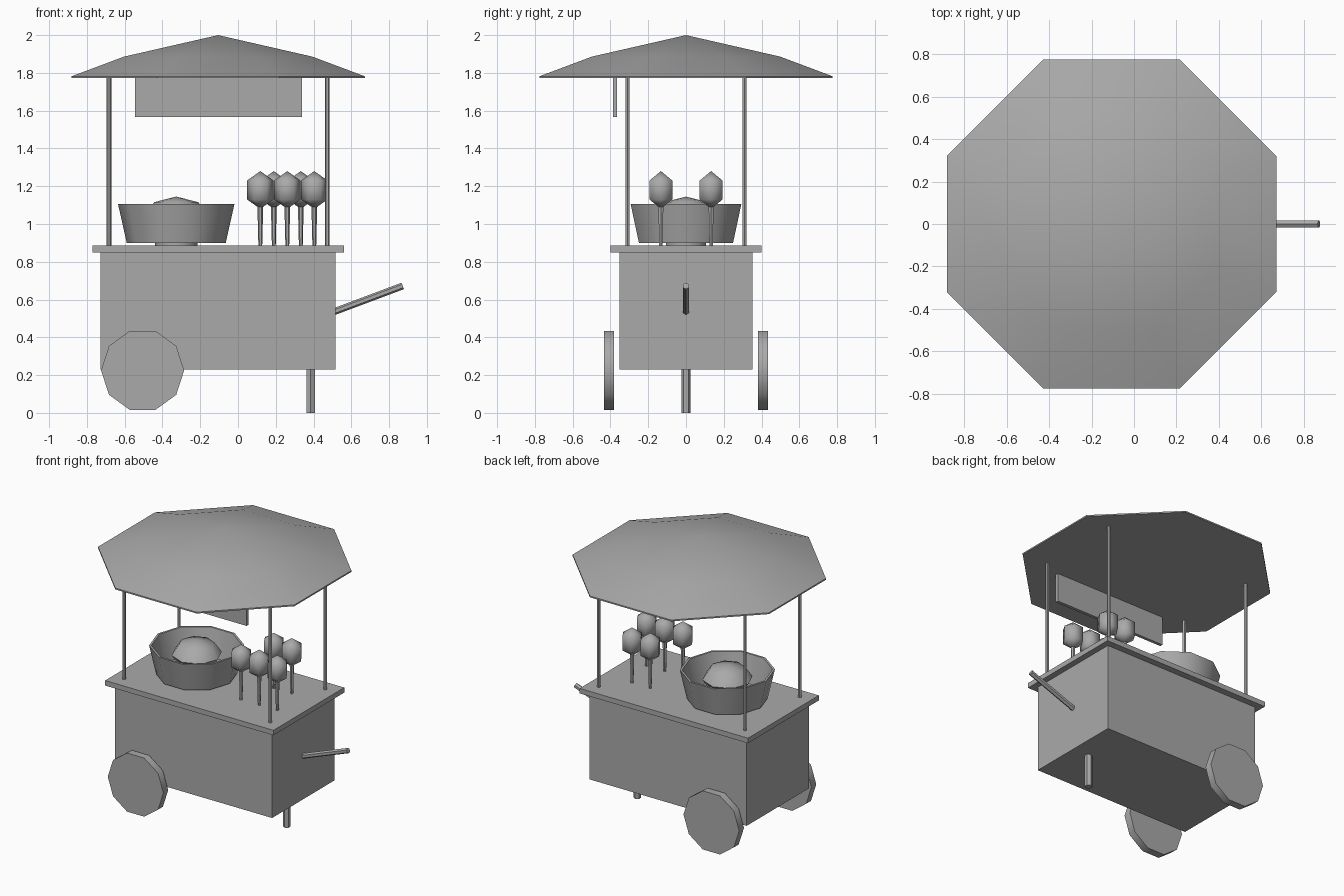
import bpy, bmesh, math
from mathutils import Vector

if "Cube" in bpy.data.objects:
    bpy.data.objects.remove(bpy.data.objects["Cube"])

grey = bpy.data.materials.new("plain grey")
grey.diffuse_color = (0.4, 0.4, 0.4, 1)
grey.use_nodes = True
grey.node_tree.nodes["Principled BSDF"].inputs["Base Color"].default_value = grey.diffuse_color


def finish(name, bm, smooth=0):
    bmesh.ops.recalc_face_normals(bm, faces=bm.faces)
    me = bpy.data.meshes.new(name)
    bm.to_mesh(me)
    bm.free()
    ob = bpy.data.objects.new(name, me)
    bpy.context.collection.objects.link(ob)
    me.materials.append(grey)
    if smooth:
        bpy.ops.object.select_all(action='DESELECT')
        bpy.context.view_layer.objects.active = ob
        ob.select_set(True)
        bpy.ops.object.shade_smooth_by_angle(angle=math.radians(smooth))
    return ob


def box(name, lo, hi):
    bm = bmesh.new()
    bmesh.ops.create_cube(bm, size=1)
    for v in bm.verts:
        v.co = Vector([(a + b) / 2 + c * (b - a) for a, b, c in zip(lo, hi, v.co)])
    return finish(name, bm)


def lathe(name, profile, sides, loc, phase=0, smooth=0):
    """Turn (radius, height) points around a vertical axis; ends are capped."""
    bm = bmesh.new()
    rings = []
    for r, z in profile:
        if r == 0:
            rings.append([bm.verts.new((0, 0, z))])
            continue
        angles = [math.radians(phase) + math.tau * i / sides for i in range(sides)]
        rings.append([bm.verts.new((r * math.cos(a), r * math.sin(a), z)) for a in angles])
    for a, b in zip(rings, rings[1:]):
        for i in range(sides):
            j = (i + 1) % sides
            quad = [a[i % len(a)], a[j % len(a)], b[j % len(b)], b[i % len(b)]]
            bm.faces.new(list(dict.fromkeys(quad)))
    for ring in (rings[0], rings[-1]):
        if len(ring) > 2:
            bm.faces.new(ring)
    ob = finish(name, bm, smooth)
    ob.location = loc
    return ob


CX = -0.105  # middle of the cart

# Cart body and counter
box("cart_body", (CX - 0.622, -0.353, 0.23), (CX + 0.622, 0.353, 0.85))
box("counter", (CX - 0.665, -0.4, 0.85), (CX + 0.665, 0.4, 0.886))

# Wheels
for side, s in (("front", -1), ("back", 1)):
    wheel = lathe(side + "_wheel", [(0.22, -0.027), (0.22, 0.027)], 10,
                  (-0.505, s * 0.408, 0.225), 0, 40)
    wheel.rotation_euler.x = math.pi / 2

# Support leg and push handle
lathe("support_leg", [(0.025, 0), (0.025, 0.24)], 6, (0.385, 0, 0), 30)
start, end = Vector((0.48, 0, 0.525)), Vector((0.872, 0, 0.672))
handle = lathe("push_handle", [(0.018, 0), (0.018, (end - start).length)], 6, start)
handle.rotation_euler.y = math.atan2(end.x - start.x, end.z - start.z)

# Canopy on four posts, with a hanging sign
lathe("canopy", [(0.84, 1.772), (0.84, 1.782), (0.54, 1.886), (0, 2.0)], 8,
      (CX, 0, 0), 22.5, 30)
for sx in (-1, 1):
    for sy in (-1, 1):
        lathe("canopy_post", [(0.012, 0.88), (0.012, 1.776)], 6,
              (CX + sx * 0.578, sy * 0.31, 0))
box("hanging_sign", (-0.546, -0.386, 1.567), (0.338, -0.364, 1.775))

# Sugar bowl with its base and spinner head
BX = -0.327
lathe("bowl", [(0.262, 0.9), (0.308, 1.105), (0.293, 1.105), (0.25, 0.915)], 10,
      (BX, 0, 0), 0, 40)
lathe("bowl_base", [(0.112, 0.88), (0.112, 0.96)], 10, (BX, 0, 0), 0, 40)
dome = [(0.165 * math.sin(k * math.pi / 4), -0.1 * math.cos(k * math.pi / 4)) for k in range(5)]
dome[0] = (0, -0.1)
dome[4] = (0, 0.1)
lathe("spinner_head", dome, 8, (BX, 0, 1.045), 0, 50)

# Candy floss on sticks, in two staggered rows
for i in range(5):
    x, y = 0.118 + 0.0715 * i, (-0.133, 0.133)[i % 2]
    lathe("stick", [(0.01, 0.88), (0.016, 1.12)], 6, (x, y, 0))
    lathe("candy_floss", [(0, 1.08), (0.07, 1.13), (0.07, 1.23), (0, 1.28)], 6,
          (x, y, 0), 0, 62)
